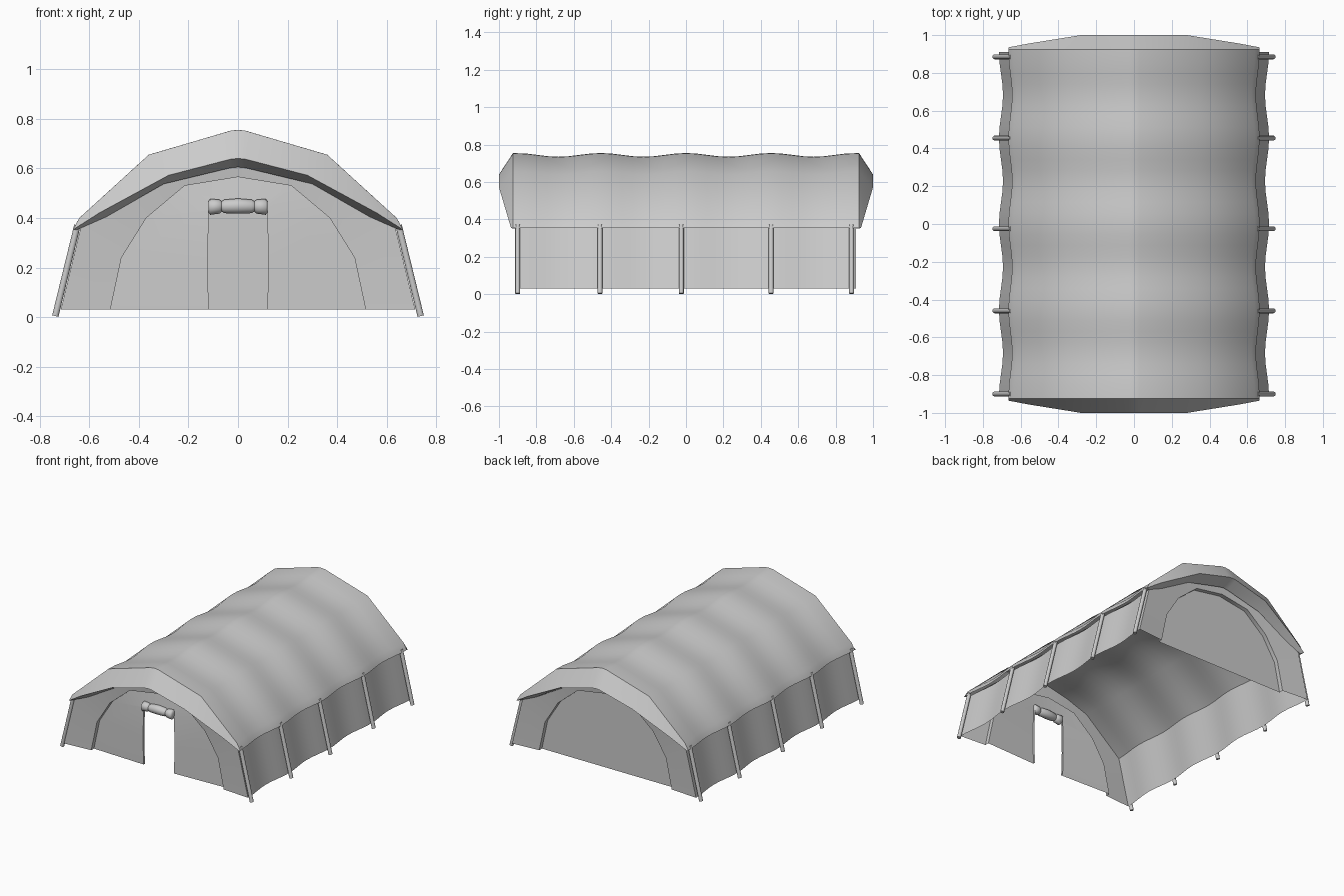
import bpy, bmesh, math
from mathutils import Vector

old = bpy.data.objects.get("Cube")
if old:
    bpy.data.objects.remove(old, do_unlink=True)

grey = bpy.data.materials.new("canvas grey")
grey.use_nodes = True
grey.diffuse_color = (0.6, 0.6, 0.6, 1)
bsdf = next(n for n in grey.node_tree.nodes if n.type == 'BSDF_PRINCIPLED')
bsdf.inputs["Base Color"].default_value = (0.6, 0.6, 0.6, 1)
bsdf.inputs["Roughness"].default_value = 0.8

BAY = 0.455          # spacing of the ribs
END = 2 * BAY        # distance from the middle to the end walls


def finish(name, bm, angle=32):
    bmesh.ops.recalc_face_normals(bm, faces=bm.faces[:])
    mesh = bpy.data.meshes.new(name)
    bm.to_mesh(mesh)
    bm.free()
    mesh.materials.append(grey)
    obj = bpy.data.objects.new(name, mesh)
    bpy.context.collection.objects.link(obj)
    bpy.ops.object.select_all(action='DESELECT')
    obj.select_set(True)
    bpy.context.view_layer.objects.active = obj
    bpy.ops.object.shade_smooth_by_angle(angle=math.radians(angle))
    return obj


def loft(name, rows, fill_last=False, closed=False, angle=32):
    """Skin a list of equally long point rows."""
    bm = bmesh.new()
    vs = [[bm.verts.new(p) for p in row] for row in rows]
    n = len(rows[0])
    for a, b in zip(vs, vs[1:]):
        for i in range(n if closed else n - 1):
            j = (i + 1) % n
            bm.faces.new((a[i], a[j], b[j], b[i]))
    if fill_last:
        bm.faces.new(vs[-1])
    return finish(name, bm, angle)


def mirrored(half):
    """Half profile from the ridge outward -> full profile."""
    return [(-p[0], *p[1:]) for p in reversed(half[1:])] + list(half)


def at_y(half, y):
    return [(x, y, z) for x, z in mirrored(half)]


def scalloped(half, y):
    """Cloth pulls in and sags between the ribs."""
    s = (1 - math.cos(2 * math.pi * y / BAY)) / 2
    return [(x * (1 - 0.03 * s), y, z - 0.05 * s * max(0, z - 0.355))
            for x, z in mirrored(half)]


roof = [(0, .755), (.03, .752), (.36, .655), (.64, .40), (.665, .355)]
liner = [(0, .69), (.2, .645), (.36, .59), (.635, .36), (.715, .03)]
arch = [(0, .565), (.215, .53), (.37, .40), (.47, .24), (.515, .03)]
door = [(0, .44), (.06, .44), (.118, .43), (.123, .2), (.118, .03)]

# Roof sheet and the inner shell with the side walls
STEPS = 32
ys = [-END + 2 * END * i / STEPS for i in range(STEPS + 1)]
loft("roof_sheet", [scalloped(roof, y) for y in [-.925] + ys[1:-1] + [.925]])
loft("side_walls_and_lining", [scalloped(liner, y) for y in ys])

# Awnings folding over each end
lip = [(0, 1, .64), (.03, 1, .637), (.28, 1, .572), (.56, .955, .42), (.665, .935, .353)]
hem = [(0, .605), (.03, .602), (.30, .537), (.53, .405), (.65, .352)]
for side, label in ((-1, "front"), (1, "back")):
    edge = scalloped(roof, side * .925)
    outer = [(x, side * y, z) for x, y, z in mirrored(lip)]
    loft(label + "_awning", [edge, outer, at_y(hem, side * END)])

    # End wall: border, step back, recessed panel
    rows = [at_y(liner, side * END), at_y(arch, side * .895), at_y(arch, side * .865)]
    if side < 0:
        rows += [at_y(door, -.88), at_y(door, -.865)]
    loft(label + "_wall", rows, fill_last=side > 0)

# Rolled-up door flap
SIDES = 14
half_roll = [(.005, .031), (.055, .028), (.066, .021), (.075, .029), (.112, .033), (.12, .022)]
roll = [(-x, r) for x, r in reversed(half_roll)] + half_roll
rings = [[(x, -.885 + r * math.cos(2 * math.pi * k / SIDES),
           .448 - .03 * abs(x) + r * math.sin(2 * math.pi * k / SIDES))
          for k in range(SIDES)] for x, r in roll]
roll_obj = loft("rolled_door", rings, fill_last=True, closed=True, angle=60)


# Leaning poles along both sides
def pole(name, a, b, radius=.013):
    a, b = Vector(a), Vector(b)
    bm = bmesh.new()
    bmesh.ops.create_cone(bm, cap_ends=True, segments=12, radius1=radius,
                          radius2=radius, depth=(b - a).length)
    turn = (b - a).to_track_quat('Z', 'Y').to_matrix()
    bmesh.ops.rotate(bm, matrix=turn, verts=bm.verts[:])
    bmesh.ops.translate(bm, vec=(a + b) / 2, verts=bm.verts[:])
    finish(name, bm)


for side, label in ((-1, "right"), (1, "left")):
    for i, y in enumerate((-.9, -.46, -.025, .455, .885)):
        pole(f"{label}_pole_{i + 1}", (side * .737, y, .004), (side * .648, y, .37))
